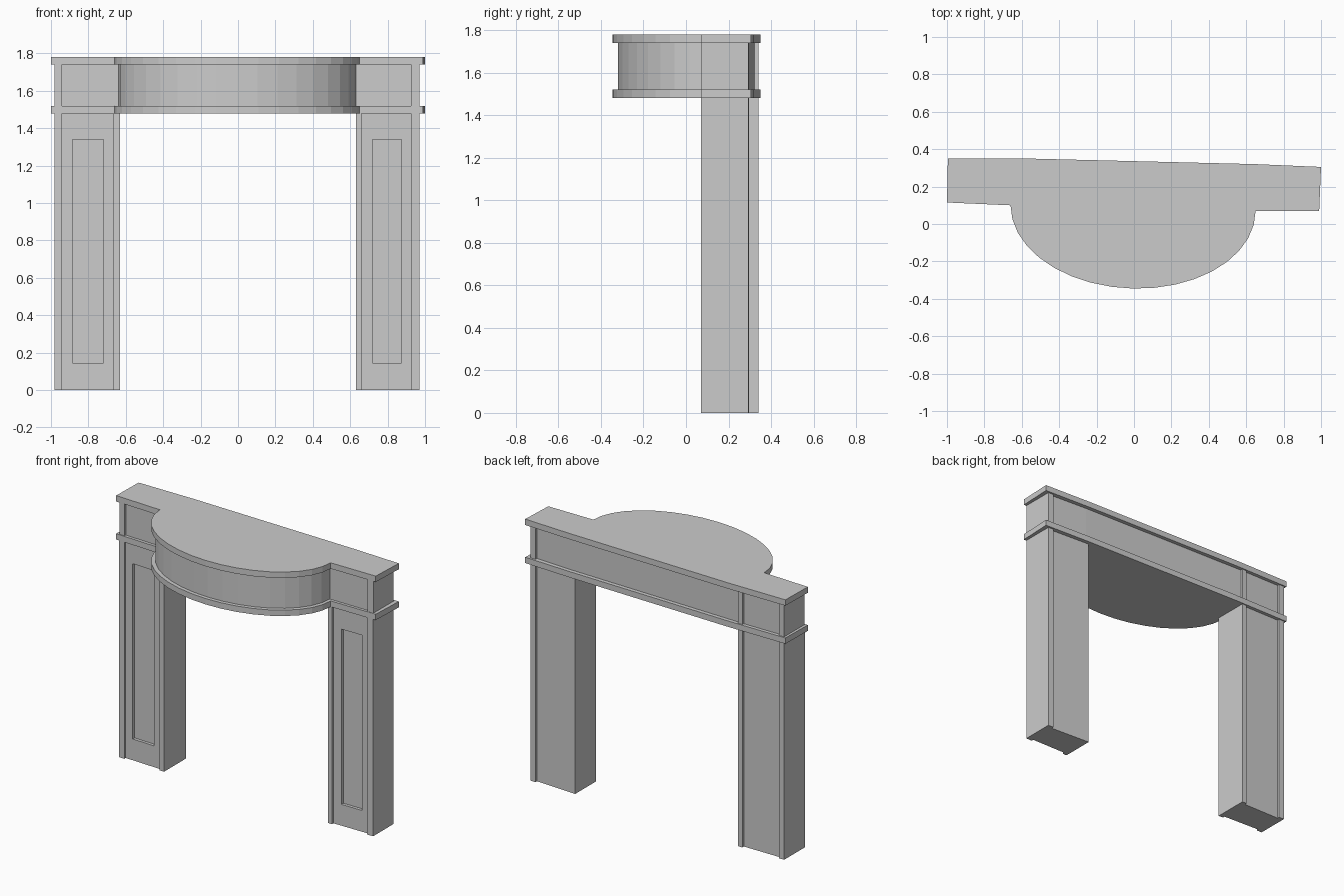
import bpy, bmesh, math

if "Cube" in bpy.data.objects:
    bpy.data.objects.remove(bpy.data.objects["Cube"])


def prism(name, pts, z0, z1):
    """Extrude a plan outline between two heights."""
    bm = bmesh.new()
    face = bm.faces.new([bm.verts.new((x, y, z0)) for x, y in pts])
    ext = bmesh.ops.extrude_face_region(bm, geom=[face])
    for v in ext["geom"]:
        if isinstance(v, bmesh.types.BMVert):
            v.co.z = z1
    bmesh.ops.recalc_face_normals(bm, faces=bm.faces)
    me = bpy.data.meshes.new(name)
    bm.to_mesh(me)
    bm.free()
    ob = bpy.data.objects.new(name, me)
    bpy.context.collection.objects.link(ob)
    return ob


def bow(xl, yl, xr, yr, depth, n=18):
    """Half-ellipse bulging to the front between two shoulder points."""
    pts = []
    for i in range(n + 1):
        a = math.pi * i / n
        t = (1 - math.cos(a)) / 2
        pts.append((xl + (xr - xl) * t, yl + (yr - yl) * t - depth * math.sin(a)))
    return pts


# Mouldings above and below the frieze (slightly skewed plan)
slab = [(-1, 0.115)] + bow(-0.66, 0.10, 0.65, 0.07, 0.43) + [
    (0.99, 0.07), (1, 0.305), (0.65, 0.32), (-0.57, 0.35), (-0.995, 0.35)]
prism("top_shelf", slab, 1.74, 1.78)
prism("lower_moulding", slab, 1.48, 1.52)

# Bowed frieze with raised corner strips
frieze = [(-0.98, 0.12), (-0.94, 0.118), (-0.94, 0.133)]
frieze += bow(-0.64, 0.12, 0.63, 0.09, 0.425)
frieze += [(0.925, 0.088), (0.925, 0.073), (0.97, 0.073), (0.97, 0.293),
           (0.93, 0.295), (0.93, 0.278), (0.65, 0.293), (-0.63, 0.325),
           (-0.63, 0.342), (-0.665, 0.342), (-0.665, 0.326),
           (-0.94, 0.326), (-0.94, 0.342), (-0.98, 0.342)]
prism("bowed_frieze", frieze, 1.52, 1.74)

# Legs: plan with edge strips, and a sunken front panel
left_plan = [(-0.98, 0.119), (-0.94, 0.117), (-0.94, 0.132), (-0.665, 0.12),
             (-0.665, 0.105), (-0.63, 0.103), (-0.63, 0.342), (-0.665, 0.342),
             (-0.665, 0.326), (-0.94, 0.326), (-0.94, 0.342), (-0.98, 0.342)]
right_plan = [(0.63, 0.07), (0.66, 0.07), (0.66, 0.086), (0.925, 0.086),
              (0.925, 0.071), (0.97, 0.071), (0.97, 0.293), (0.93, 0.295),
              (0.93, 0.278), (0.63, 0.294)]
left_cut = [(-0.885, 0.0), (-0.72, 0.0), (-0.72, 0.143), (-0.885, 0.15)]
right_cut = [(0.72, 0.0), (0.875, 0.0), (0.875, 0.107), (0.72, 0.107)]

for side, plan, cut in (("left", left_plan, left_cut), ("right", right_plan, right_cut)):
    leg = prism(side + "_leg", plan, 0, 1.48)
    cutter = prism(side + "_panel_cutter", cut, 0.145, 1.34)
    mod = leg.modifiers.new("panel", "BOOLEAN")
    mod.operation = "DIFFERENCE"
    mod.solver = "EXACT"
    mod.object = cutter
    # Apply the cut, then discard the helper
    bpy.context.view_layer.objects.active = leg
    bpy.ops.object.modifier_apply(modifier=mod.name)
    bpy.data.objects.remove(cutter)
